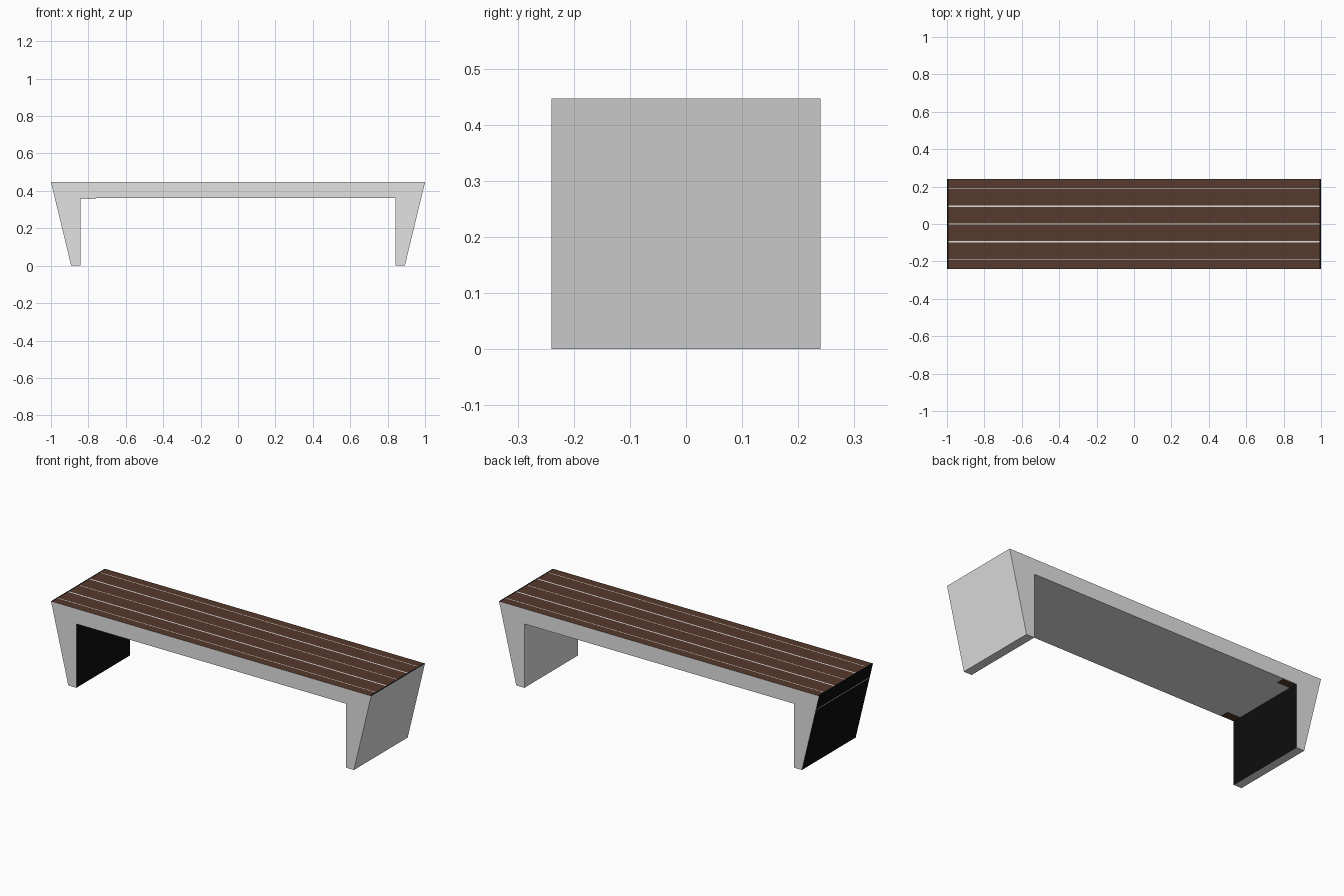
import bpy, bmesh

if "Cube" in bpy.data.objects:
    bpy.data.objects.remove(bpy.data.objects["Cube"])


def material(name, rgb):
    m = bpy.data.materials.new(name)
    m.diffuse_color = (*rgb, 1)
    m.use_nodes = True
    m.node_tree.nodes["Principled BSDF"].inputs["Base Color"].default_value = m.diffuse_color
    return m


concrete = material("concrete grey", (0.76, 0.76, 0.76))
wood = material("dark brown wood", (0.093, 0.042, 0.025))
black = material("black", (0.004, 0.004, 0.004))


def prism(profile, y0, y1):
    """Extrude an x-z profile along y."""
    bm = bmesh.new()
    face = bm.faces.new([bm.verts.new((x, y0, z)) for x, z in profile])
    out = bmesh.ops.extrude_face_region(bm, geom=[face])
    for v in out["geom"]:
        if isinstance(v, bmesh.types.BMVert):
            v.co.y = y1
    bmesh.ops.recalc_face_normals(bm, faces=bm.faces)
    return bm


def finish(bm, name, mats):
    mesh = bpy.data.meshes.new(name)
    bm.normal_update()
    bm.to_mesh(mesh)
    bm.free()
    for m in mats:
        mesh.materials.append(m)
    bpy.context.collection.objects.link(bpy.data.objects.new(name, mesh))


def cut(bm, picks, co, no):
    """Cut only the faces accepted by the rule."""
    faces = [f for f in bm.faces if picks(f)]
    edges = {e for f in faces for e in f.edges}
    verts = {v for f in faces for v in f.verts}
    bmesh.ops.bisect_plane(bm, geom=[*verts, *edges, *faces],
                           plane_co=co, plane_no=no, dist=1e-5)
    bm.normal_update()


W, TOP, UNDER = 0.24, 0.447, 0.361
END = 0.992
GAPS = [(-0.191, -0.187), (-0.098, -0.090), (-0.002, 0.002),
        (0.090, 0.098), (0.187, 0.191)]


def is_top(f):
    return f.normal.z > 0.9 and f.calc_center_median().z > 0.4


def is_left_leg(f):
    return abs(f.normal.x) > 0.5 and f.calc_center_median().x < 0


# Bench frame: slab and two tapered legs in one profile
half = [(0.842, UNDER), (0.842, 0), (0.892, 0), (1, TOP)]
frame = prism(half + [(-x, z) for x, z in reversed(half)], -W, W)

# Seat divided into planks, gaps and end trims; seam on the left end
for x in (-END, END):
    cut(frame, is_top, (x, 0, 0), (1, 0, 0))
for gap in GAPS:
    for y in gap:
        cut(frame, is_top, (0, y, 0), (0, 1, 0))
for z in (UNDER, UNDER + 0.004):
    cut(frame, lambda f: is_left_leg(f) and f.normal.x < 0,
        (0, 0, z), (0, 0, 1))

for f in frame.faces:
    c = f.calc_center_median()
    if is_top(f):
        in_gap = any(a < c.y < b for a, b in GAPS)
        f.material_index = 2 if abs(c.x) > END else (0 if in_gap else 1)
    elif is_left_leg(f):
        seam = UNDER < c.z < UNDER + 0.004
        f.material_index = 0 if seam else 2
finish(frame, "bench_frame", [concrete, wood, black])

# Small timber plates under the slab beside the left leg
for side, label in ((1, "back"), (-1, "front")):
    lo, hi = sorted((side * 0.19, side * 0.235))
    z0, z1 = UNDER - 0.001, UNDER + 0.001
    plate = prism([(-0.842, z0), (-0.76, z0), (-0.76, z1), (-0.842, z1)],
                  lo, hi)
    finish(plate, f"{label}_fixing_plate", [wood])
